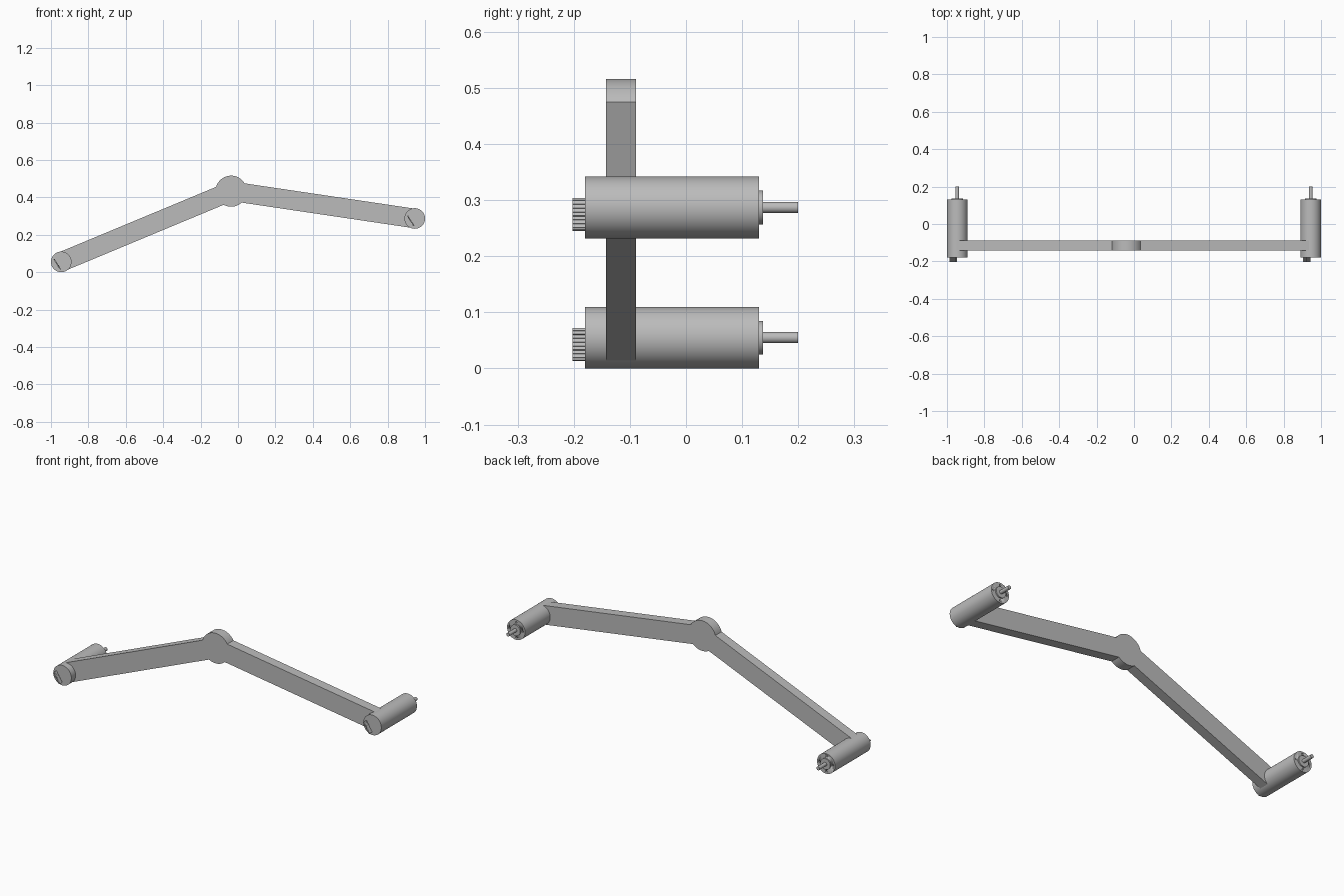
import bpy, bmesh, math
from mathutils import Matrix, Vector

cube = bpy.data.objects.get("Cube")
if cube:
    bpy.data.objects.remove(cube, do_unlink=True)

grey = bpy.data.materials.new("plain grey")
grey.use_nodes = True
grey.diffuse_color = (0.5, 0.5, 0.5, 1)
grey.node_tree.nodes["Principled BSDF"].inputs["Base Color"].default_value = (0.5, 0.5, 0.5, 1)

HUB, HUB_R, HALF = Vector((-0.037, 0.433)), 0.083, 0.052
MOTORS = {"right": Vector((-0.945, 0.055)), "left": Vector((0.945, 0.287))}


def extrude(name, outline, y0, y1):
    """Solid with an x-z outline, from y0 to y1."""
    bm = bmesh.new()
    face = bm.faces.new([bm.verts.new((x, y0, z)) for x, z in outline])
    out = bmesh.ops.extrude_face_region(bm, geom=[face])
    moved = [v for v in out["geom"] if isinstance(v, bmesh.types.BMVert)]
    bmesh.ops.translate(bm, verts=moved, vec=(0, y1 - y0, 0))
    bmesh.ops.recalc_face_normals(bm, faces=bm.faces)
    mesh = bpy.data.meshes.new(name)
    bm.to_mesh(mesh)
    bm.free()
    mesh.materials.append(grey)
    obj = bpy.data.objects.new(name, mesh)
    bpy.context.collection.objects.link(obj)
    bpy.ops.object.select_all(action="DESELECT")
    obj.select_set(True)
    bpy.context.view_layer.objects.active = obj
    bpy.ops.object.shade_smooth_by_angle(angle=math.radians(30))
    return obj


def arc(centre, radius, a0, a1, n):
    return [centre + radius * Vector((math.cos(a), math.sin(a)))
            for a in (a0 + (a1 - a0) * i / n for i in range(n + 1))]


def circle(centre, radius, n=48):
    return arc(centre, radius, 0, math.tau, n)[:-1]


def arm_end(centre):
    """Direction angle of an arm and the two corners at its far end."""
    d = (centre - HUB).normalized()
    side = HALF * Vector((-d.y, d.x))
    return math.atan2(d.y, d.x), [centre - side, centre + side]


# Bent link: two straight arms joined by a round elbow
right_angle, right_end = arm_end(MOTORS["left"])
left_angle, left_end = arm_end(MOTORS["right"])
left_angle %= math.tau
gap = math.asin(HALF / HUB_R)
outline = (right_end
           + arc(HUB, HUB_R, right_angle + gap, left_angle - gap, 20)
           + left_end
           + arc(HUB, HUB_R, left_angle + gap, right_angle + math.tau - gap, 20))
extrude("bent_link", outline, -0.143, -0.089)

for side, c in MOTORS.items():
    # Motor body with small screw holes in its back face
    body = extrude(side + "_motor_body", circle(c, 0.055, 64), -0.18, 0.13)
    for i in range(4):
        spot = c + 0.042 * Vector((math.cos(i * math.pi / 2), math.sin(i * math.pi / 2)))
        cutter = extrude(f"{side}_screw_hole_cutter_{i + 1}", circle(spot, 0.005, 12), 0.115, 0.14)
        cutter.hide_render = True
        cutter.hide_set(True)
        cut = body.modifiers.new("screw hole", "BOOLEAN")
        cut.operation, cut.object, cut.solver = "DIFFERENCE", cutter, "EXACT"

    # Collar and output shaft
    extrude(side + "_motor_collar", circle(c, 0.03), 0.13, 0.137)
    extrude(side + "_motor_shaft", circle(c, 0.01, 32), 0.137, 0.2)

    # Slanted ribbed connector on the front face
    mid = c + Vector((-0.021, -0.013))
    along = Vector((0.54, -0.84))
    across = Vector((0.84, 0.54))
    ribs = 8
    near, far = [], []
    for i in range(ribs):
        for f, depth in ((0, 0.004), (0.55, 0.004), (0.55, 0.002), (1, 0.002)):
            p = mid + along * 0.066 * ((i + f) / ribs - 0.5)
            near.append(p - across * depth)
            far.append(p + across * depth)
    extrude(side + "_motor_connector", near + far[::-1], -0.202, -0.18)
